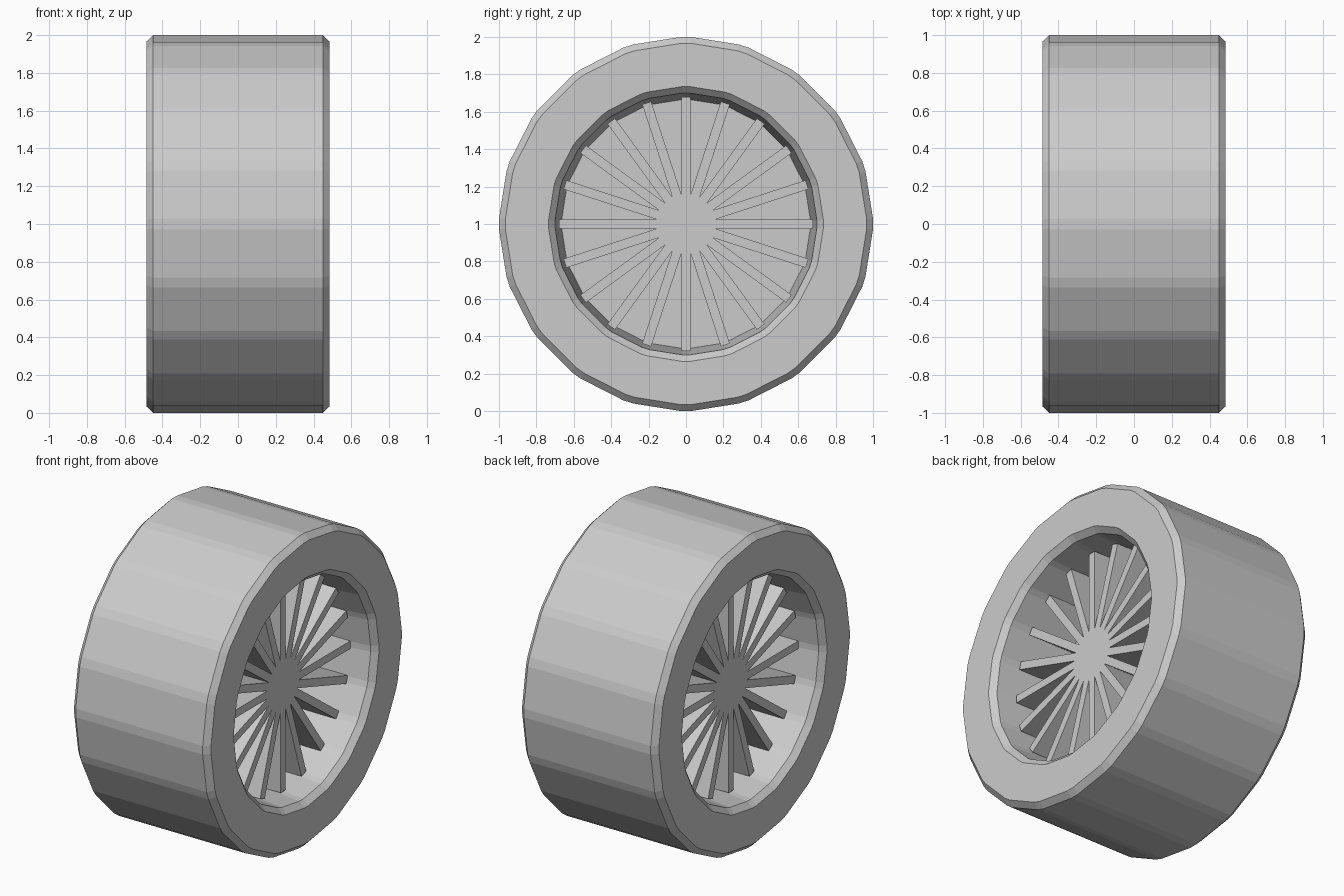
import bpy, bmesh
from math import sin, cos, pi, radians

if "Cube" in bpy.data.objects:
    bpy.data.objects.remove(bpy.data.objects["Cube"])

SIDES = 20
STEP = 2 * pi / SIDES
HALF_BEVEL = radians(1.6)      # narrow bevel on every lengthwise edge
AXLE_Z = 1.0

# Corner angles of a 20-sided ring whose corners are bevelled
ANGLES = [k * STEP + s * HALF_BEVEL for k in range(SIDES) for s in (-1, 1)]


def point(x, r, a):
    return (x, r * cos(a), AXLE_Z + r * sin(a))


def finish(bm, name):
    bmesh.ops.recalc_face_normals(bm, faces=bm.faces)
    mesh = bpy.data.meshes.new(name)
    bm.to_mesh(mesh)
    bm.free()
    obj = bpy.data.objects.new(name, mesh)
    bpy.context.collection.objects.link(obj)
    return obj


def lathe(name, profile):
    """Sweep a closed (x, radius) profile round the axle."""
    bm = bmesh.new()
    rings = [[bm.verts.new(point(x, r, a)) for x, r in profile] for a in ANGLES]
    n = len(profile)
    for i, ring in enumerate(rings):
        nxt = rings[(i + 1) % len(rings)]
        for j in range(n):
            k = (j + 1) % n
            bm.faces.new((ring[j], ring[k], nxt[k], nxt[j]))
    return finish(bm, name)


def slab(name, outline, half):
    """Extrude a flat (y, z) outline along the axle."""
    bm = bmesh.new()
    face = bm.faces.new([bm.verts.new((-half, y, AXLE_Z + z)) for y, z in outline])
    out = bmesh.ops.extrude_face_region(bm, geom=[face])
    verts = [v for v in out["geom"] if isinstance(v, bmesh.types.BMVert)]
    bmesh.ops.translate(bm, verts=verts, vec=(2 * half, 0, 0))
    return finish(bm, name)


# Tyre ring: chamfered rims and a slightly tapered bore
right = [(0.45, 0.70), (0.485, 0.735), (0.485, 0.966), (0.45, 1.0004)]
left = [(-x, r) for x, r in reversed(right)]
lathe("tyre", [(0.0, 0.665)] + right + left)

# Web disc closing the bore
slab("web_disc", [(0.675 * cos(a), 0.675 * sin(a)) for a in ANGLES], 0.01)

# Twenty spokes meeting in the middle, as one star
LENGTH, HALF_WIDTH = 0.68, 0.025
valley = HALF_WIDTH / sin(STEP / 2)
star = []
for k in range(SIDES):
    a = k * STEP
    for s in (-HALF_WIDTH, HALF_WIDTH):
        star.append((LENGTH * cos(a) - s * sin(a), LENGTH * sin(a) + s * cos(a)))
    star.append((valley * cos(a + STEP / 2), valley * sin(a + STEP / 2)))
slab("spokes", star, 0.32)
